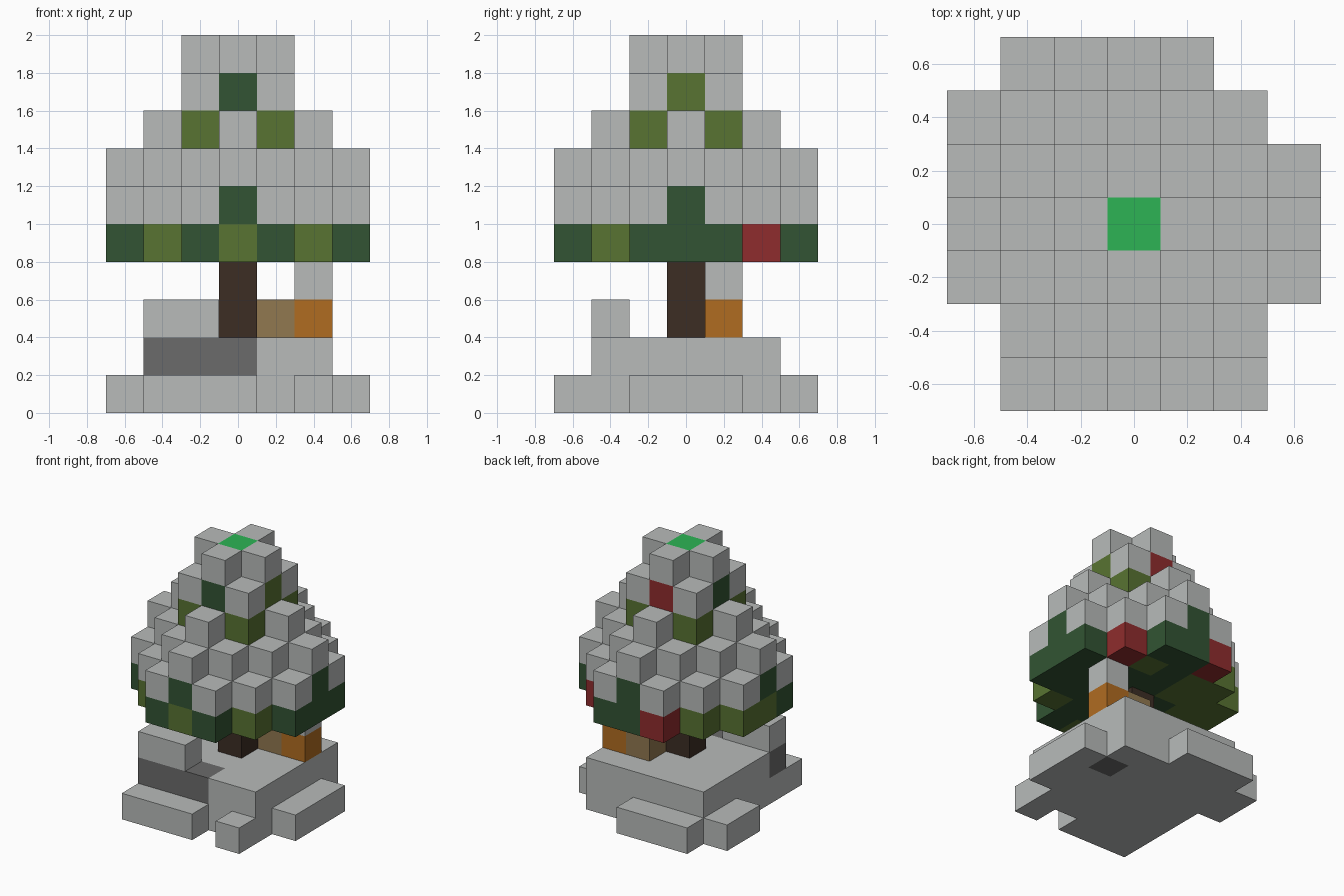
import bpy
import bmesh

cube = bpy.data.objects.get("Cube")
if cube:
    bpy.data.objects.remove(cube, do_unlink=True)

S = 0.2  # block size


def linear(c):
    c /= 255
    return c / 12.92 if c < 0.04045 else ((c + 0.055) / 1.055) ** 2.4


def material(name, r, g, b):
    m = bpy.data.materials.new(name)
    m.use_nodes = True
    col = (linear(r), linear(g), linear(b), 1)
    m.diffuse_color = col
    node = m.node_tree.nodes["Principled BSDF"]
    node.inputs["Base Color"].default_value = col
    node.inputs["Roughness"].default_value = 0.9
    return m


MATS = {
    "snow": material("snow", 184, 187, 186),
    "stone": material("stone grey", 107, 107, 107),
    "bark": material("dark bark", 60, 45, 36),
    "tan": material("tan wood", 145, 120, 80),
    "orange": material("orange", 176, 108, 33),
    "dark": material("dark green", 50, 84, 51),
    "olive": material("olive green", 88, 115, 50),
    "red": material("red", 143, 44, 45),
    "bright": material("bright green", 45, 180, 85),
}


def box(xs, ys, zs, colour):
    """Blocks filling the inclusive ranges xs, ys, zs."""
    span = lambda r: range(r[0], r[1] + 1)
    return {(x, y, z): colour for x in span(xs) for y in span(ys) for z in span(zs)}


parts = {}

# Stepped snowy ground with a stone ledge at the front
parts["ground"] = {
    **box((-2, 2), (-2, 2), (0, 1), "snow"),
    **box((-2, 0), (-2, -2), (1, 1), "stone"),
    (2, 1, 0): "stone",
}
parts["front_step"] = box((-2, 0), (-3, -3), (0, 0), "snow")
parts["front_corner_step"] = {(2, -3, 0): "snow"}
parts["left_step"] = box((3, 3), (-1, 1), (0, 0), "snow")
parts["back_step"] = box((-2, 0), (3, 3), (0, 0), "snow")
parts["right_step"] = box((-3, -3), (1, 2), (0, 0), "snow")
parts["snow_drift"] = box((-2, -1), (-2, -2), (2, 2), "snow")

# Trunk and the small capped post beside it
parts["trunk"] = box((0, 0), (0, 0), (2, 3), "bark")
parts["post_arm"] = {(1, 1, 2): "tan"}
parts["post"] = {(2, 1, 2): "orange"}
parts["post_cap"] = {(2, 1, 3): "snow"}

# Foliage tiers, each given by the rule for its outline
TIERS = {
    4: lambda x, y: x * x + y * y <= 10,
    5: lambda x, y: x * x + y * y <= 10,
    6: lambda x, y: abs(x) + abs(y) <= 3,
    7: lambda x, y: abs(x) + abs(y) <= 2,
    8: lambda x, y: max(abs(x), abs(y)) <= 1,
    9: lambda x, y: abs(x) + abs(y) <= 1,
}
OLIVE = {(0, -3, 4), (2, -2, 4), (-2, -2, 4), (1, 2, 4), (1, 0, 8),
         (-3, 0, 4), (-2, 0, 4), (-3, 1, 4), (-2, 1, 4), (-1, 1, 4),
         (-2, 2, 4), (-1, 2, 4)}
RED = {(2, 2, 4), (-1, 3, 4), (0, 1, 8)}


def leaf_colour(c):
    x, y, z = c
    if c == (0, 0, 9):
        return "bright"
    if z == 9 or not TIERS[z + 1](x, y):
        return "snow"  # every exposed top is snowy
    if c in RED:
        return "red"
    if c in OLIVE or (z == 7 and abs(x * y) == 1):
        return "olive"
    return "dark"


for z, inside in TIERS.items():
    parts[f"foliage_tier_{z - 3}"] = {
        (x, y, z): leaf_colour((x, y, z))
        for x in range(-3, 4) for y in range(-3, 4) if inside(x, y)}

solid = {c for cells in parts.values() for c in cells}


def build(name, cells):
    """Make one object from the outward faces of its blocks."""
    used = sorted(set(cells.values()))
    bm = bmesh.new()
    verts = {}

    def vert(p):
        if p not in verts:
            x, y, z = p
            verts[p] = bm.verts.new(((x - 0.5) * S, (y - 0.5) * S, z * S))
        return verts[p]

    for c, colour in cells.items():
        for axis in range(3):
            for side in (0, 1):
                near = list(c)
                near[axis] += 2 * side - 1
                if tuple(near) in solid:
                    continue
                u, v = (axis + 1) % 3, (axis + 2) % 3
                loop = []
                for du, dv in ((0, 0), (1, 0), (1, 1), (0, 1)):
                    p = list(c)
                    p[axis] += side
                    p[u] += du
                    p[v] += dv
                    loop.append(vert(tuple(p)))
                face = bm.faces.new(loop if side else loop[::-1])
                face.material_index = used.index(colour)
    mesh = bpy.data.meshes.new(name)
    bm.to_mesh(mesh)
    bm.free()
    for colour in used:
        mesh.materials.append(MATS[colour])
    obj = bpy.data.objects.new(name, mesh)
    bpy.context.collection.objects.link(obj)


for part_name, part_cells in parts.items():
    build(part_name, part_cells)
